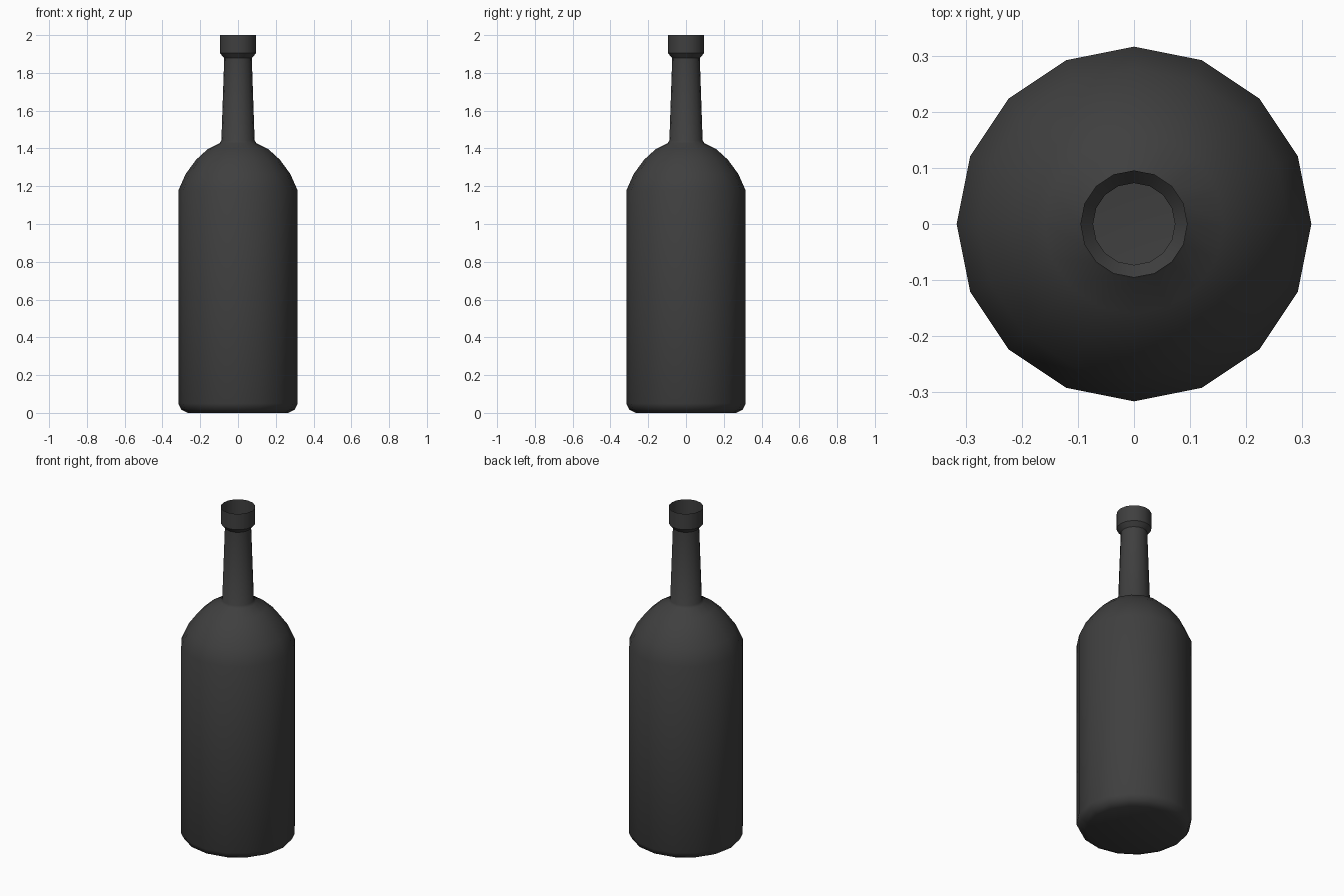
import bpy, bmesh, math

if "Cube" in bpy.data.objects:
    bpy.data.objects.remove(bpy.data.objects["Cube"])

SIDES = 16
# outline (radius, height) from base edge to open rim
PROFILE = [
    (0.265, 0.0), (0.301, 0.018), (0.316, 0.05),        # base bevel
    (0.316, 1.177), (0.277, 1.265), (0.222, 1.34),      # body and shoulder
    (0.16, 1.397), (0.098, 1.428), (0.088, 1.442),      # neck root
    (0.073, 1.878), (0.08, 1.886), (0.0955, 1.904),     # neck and lip underside
    (0.0955, 2.0),                                      # open rim
]

bm = bmesh.new()
rings = []
for r, z in PROFILE:
    rings.append([bm.verts.new((r * math.cos(2 * math.pi * i / SIDES),
                                r * math.sin(2 * math.pi * i / SIDES), z))
                  for i in range(SIDES)])

# side walls
for low, high in zip(rings, rings[1:]):
    for i in range(SIDES):
        j = (i + 1) % SIDES
        bm.faces.new((low[i], low[j], high[j], high[i]))

# flat base
bm.faces.new(list(reversed(rings[0])))

mesh = bpy.data.meshes.new("bottle")
bm.to_mesh(mesh)
bm.free()
bottle = bpy.data.objects.new("bottle", mesh)
bpy.context.collection.objects.link(bottle)

# dark glass
mat = bpy.data.materials.new("dark_glass")
mat.diffuse_color = (0.05, 0.05, 0.05, 1)
mat.use_nodes = True
mat.node_tree.nodes["Principled BSDF"].inputs["Base Color"].default_value = mat.diffuse_color
mesh.materials.append(mat)

bpy.context.view_layer.objects.active = bottle
bottle.select_set(True)
bpy.ops.object.shade_smooth_by_angle(angle=math.radians(40))
